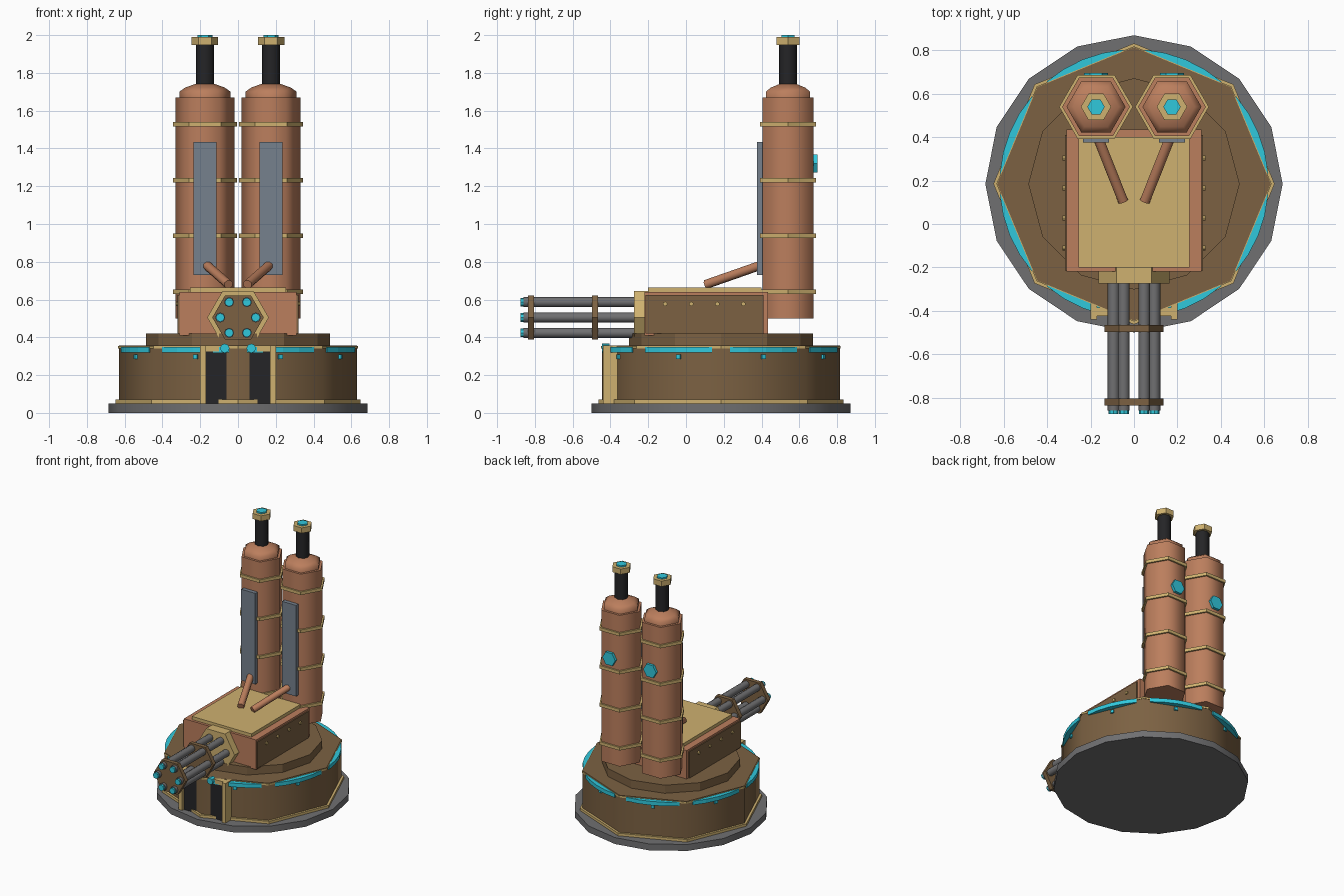
import bpy, bmesh
from math import radians, pi, sin, cos
from mathutils import Vector, Matrix

if "Cube" in bpy.data.objects:
    bpy.data.objects.remove(bpy.data.objects["Cube"])


def material(name, r, g, b):
    m = bpy.data.materials.new(name)
    m.diffuse_color = (r, g, b, 1)
    m.use_nodes = True
    m.node_tree.nodes["Principled BSDF"].inputs["Base Color"].default_value = m.diffuse_color
    return m


COPPER = material("copper", 0.50, 0.21, 0.11)
BROWN = material("bronze", 0.20, 0.12, 0.055)
GOLD = material("brass", 0.62, 0.44, 0.16)
CYAN = material("cyan_glow", 0.03, 0.58, 0.72)
BLACK = material("black", 0.018, 0.018, 0.02)
STEEL = material("steel", 0.16, 0.16, 0.165)
SLATE = material("slate", 0.18, 0.22, 0.27)


def finish(name, bm, mat, matrix=Matrix(), smooth=0):
    bmesh.ops.recalc_face_normals(bm, faces=bm.faces)
    bm.transform(matrix)
    me = bpy.data.meshes.new(name)
    bm.to_mesh(me)
    bm.free()
    me.materials.append(mat)
    if smooth:
        me.shade_smooth()
        me.set_sharp_from_angle(angle=radians(smooth))
    ob = bpy.data.objects.new(name, me)
    bpy.context.collection.objects.link(ob)
    return ob


def lathe(name, profile, n, loc, mat, direction=(0, 0, 1), start=0, smooth=0):
    """Closed n-sided solid from (radius, height) points, axis along direction."""
    bm = bmesh.new()
    rings = [[bm.verts.new((r * cos(radians(start) + 2 * pi * i / n),
                            r * sin(radians(start) + 2 * pi * i / n), h))
              for i in range(n)] for r, h in profile]
    for a, b in zip(rings, rings[1:]):
        for i in range(n):
            j = (i + 1) % n
            bm.faces.new((a[i], a[j], b[j], b[i]))
    bm.faces.new(rings[0][::-1])
    bm.faces.new(rings[-1])
    d = Vector(direction).normalized()
    rot = Vector((0, 0, 1)).rotation_difference(d).to_matrix().to_4x4()
    return finish(name, bm, mat, Matrix.Translation(loc) @ rot, smooth)


def prism(name, r, h, n, loc, mat, **kw):
    return lathe(name, [(r, 0), (r, h)], n, loc, mat, **kw)


def box(name, x, y, z, mat, matrix=Matrix()):
    bm = bmesh.new()
    bmesh.ops.create_cube(bm, size=1)
    for v in bm.verts:
        v.co = [lo + (c + 0.5) * (hi - lo) for c, (lo, hi) in zip(v.co, (x, y, z))]
    return finish(name, bm, mat, matrix)


def arc_strip(name, mid, half, r0, r1, z0, z1, centre, mat, steps=4):
    bm = bmesh.new()
    rings = []
    for i in range(steps + 1):
        a = radians(mid - half + 2 * half * i / steps)
        rings.append([bm.verts.new((r * cos(a), r * sin(a), z))
                      for r, z in ((r0, z0), (r1, z0), (r1, z1), (r0, z1))])
    for a, b in zip(rings, rings[1:]):
        for k in range(4):
            bm.faces.new((a[k], a[(k + 1) % 4], b[(k + 1) % 4], b[k]))
    bm.faces.new(rings[0])
    bm.faces.new(rings[-1])
    return finish(name, bm, mat, Matrix.Translation(centre))


FRONT, BACK = (0, -1, 0), (0, 1, 0)
CY = 0.185

# Round base
prism("base_plate", 0.685, 0.05, 16, (0, CY, 0), STEEL, smooth=30)
prism("drum_lower_trim", 0.648, 0.02, 8, (0, CY, 0.05), GOLD)
prism("drum", 0.63, 0.307, 8, (0, CY, 0.05), BROWN, smooth=50)
prism("drum_upper_trim", 0.634, 0.012, 8, (0, CY, 0.341), GOLD)
prism("turntable", 0.487, 0.063, 12, (0, CY, 0.357), BROWN, smooth=20)

# Glowing strips and studs on each drum face
for k in range(8):
    a = 22.5 + 45 * k
    arc_strip(f"glow_strip_{k}", a, 18, 0.575, 0.62, 0.32, 0.35, (0, CY, 0), CYAN)
    m = Matrix.Translation((0, CY, 0)) @ Matrix.Rotation(radians(a), 4, 'Z')
    box(f"glow_stud_{k}", (0.57, 0.594), (-0.012, 0.012), (0.285, 0.308), CYAN, m)

# Doorway
box("door_lintel", (-0.2, 0.2), (-0.425, -0.385), (0.325, 0.357), GOLD)
for s, side in ((-1, "left"), (1, "right")):
    box(f"door_post_{side}", sorted((s * 0.17, s * 0.2)), (-0.44, -0.36), (0.05, 0.357), GOLD)
    box(f"door_panel_{side}", sorted((s * 0.01, s * 0.17)), (-0.42, -0.36), (0.05, 0.325), BLACK)
    prism(f"door_lamp_{side}", 0.025, 0.04, 8, (s * 0.07, -0.405, 0.342), CYAN, direction=FRONT)

# Body
box("body", (-0.31, 0.31), (-0.22, 0.435), (0.41, 0.64), COPPER)
box("body_top_plate", (-0.255, 0.255), (-0.2, 0.4), (0.64, 0.665), GOLD)
for s, side in ((-1, "left"), (1, "right")):
    box(f"side_panel_{side}", sorted((s * 0.305, s * 0.319)), (-0.215, 0.41), (0.42, 0.625), BROWN)
    for i in range(4):
        prism(f"rivet_{side}_{i}", 0.012, 0.012, 8, (s * 0.317, -0.11 + 0.138 * i, 0.577),
              GOLD, direction=(s, 0, 0))

# Rotary gun
GZ = 0.505
prism("gun_mount", 0.163, 0.09, 6, (0, -0.185, GZ), GOLD, direction=FRONT)
for i in range(6):
    x, z = 0.094 * cos(pi * i / 3), GZ + 0.094 * sin(pi * i / 3)
    prism(f"barrel_{i}", 0.027, 0.6, 8, (x, -0.26, z), STEEL, direction=FRONT, smooth=50)
    prism(f"barrel_tip_{i}", 0.023, 0.015, 8, (x, -0.86, z), CYAN, direction=FRONT)
for y, label in ((-0.465, "rear"), (-0.805, "front")):
    prism(f"barrel_clamp_{label}", 0.136, 0.032, 6, (0, y, GZ), BROWN, direction=FRONT)

# Twin towers
for s, side in ((-1, "left"), (1, "right")):
    x, y = s * 0.175, 0.54
    prism(f"tower_{side}", 0.156, 1.17, 6, (x, y, 0.5), COPPER, smooth=65)
    lathe(f"tower_cap_{side}", [(0.136, 1.66), (0.136, 1.7), (0.105, 1.722), (0.05, 1.742)],
          6, (x, y, 0), COPPER, smooth=65)
    for i in range(4):
        prism(f"tower_band_{side}_{i}", 0.17, 0.024, 6, (x, y, 0.63 + 0.295 * i), GOLD)
    prism(f"chimney_{side}", 0.048, 0.22, 8, (x, y, 1.735), BLACK, smooth=50)
    prism(f"chimney_collar_{side}", 0.07, 0.042, 6, (x, y, 1.947), GOLD)
    prism(f"chimney_glow_{side}", 0.04, 0.015, 6, (x, y, 1.985), CYAN)
    box(f"tower_panel_{side}", (x - 0.06, x + 0.06), (0.375, 0.41), (0.73, 1.435), SLATE)
    prism(f"tower_port_{side}", 0.055, 0.03, 6, (x, 0.665, 1.32), CYAN, direction=BACK)
    # Feed pipe from tower to body
    a, b = Vector((s * 0.05, 0.105, 0.68)), Vector((s * 0.175, 0.42, 0.79))
    prism(f"feed_pipe_{side}", 0.025, (b - a).length, 8, a, COPPER, direction=b - a, smooth=50)
